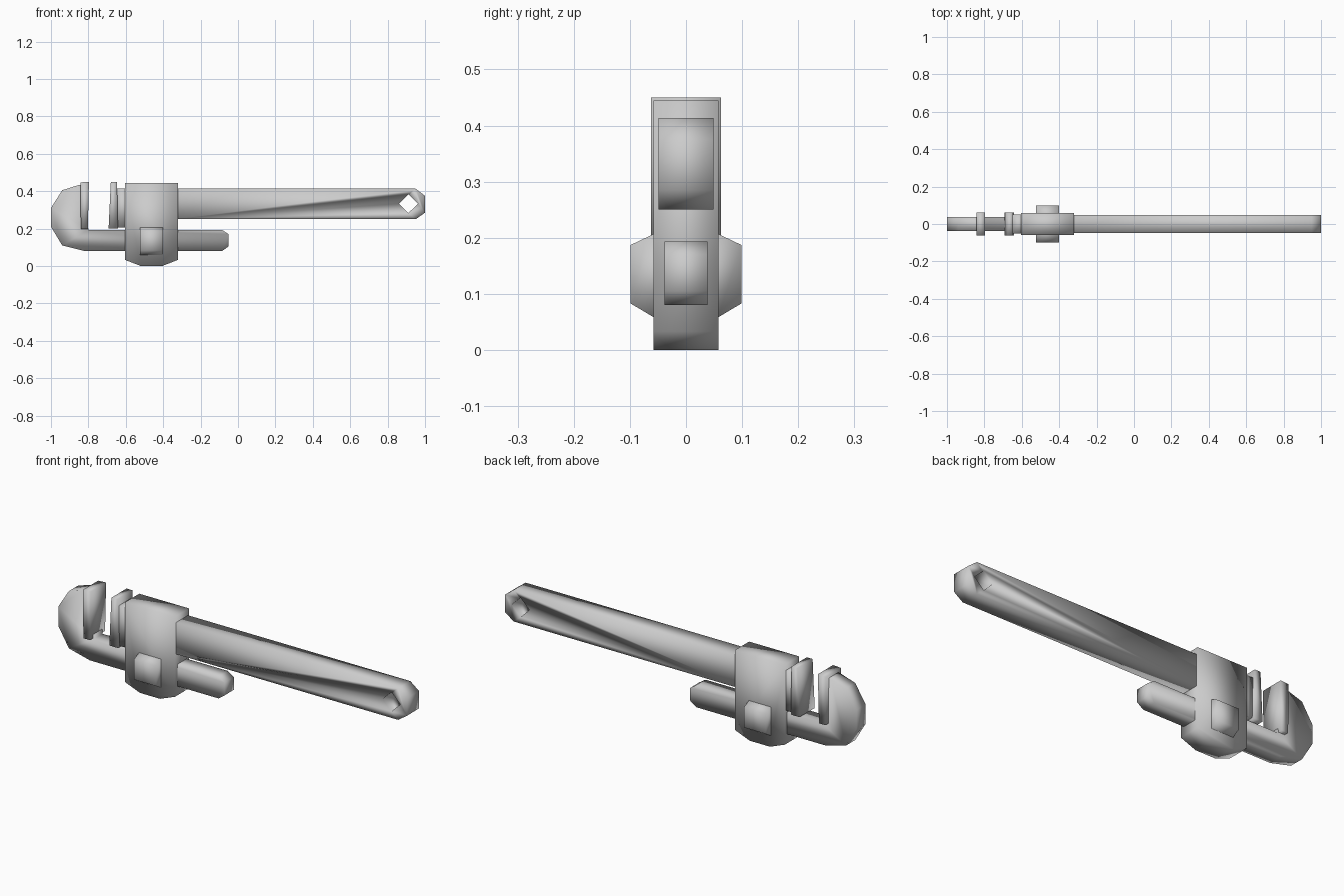
import bpy, bmesh

if "Cube" in bpy.data.objects:
    bpy.data.objects.remove(bpy.data.objects["Cube"])


def extrude_profile(name, points, half_y, smooth=True):
    """Solid made from an x-z outline, extruded symmetrically along y."""
    bm = bmesh.new()
    front = [bm.verts.new((x, -half_y, z)) for x, z in points]
    face = bm.faces.new(front)
    result = bmesh.ops.extrude_face_region(bm, geom=[face], use_keep_orig=True)
    for v in result["geom"]:
        if isinstance(v, bmesh.types.BMVert):
            v.co.y = half_y
    bmesh.ops.recalc_face_normals(bm, faces=bm.faces)
    for f in bm.faces:
        f.smooth = smooth
    mesh = bpy.data.meshes.new(name)
    bm.to_mesh(mesh)
    bm.free()
    obj = bpy.data.objects.new(name, mesh)
    bpy.context.collection.objects.link(obj)
    return obj


# Hook jaw with its long shank passing through the housing
extrude_profile("hook_jaw", [
    (-0.05, 0.105), (-0.05, 0.17), (-0.085, 0.193), (-0.80, 0.193),
    (-0.825, 0.435), (-0.855, 0.432), (-0.94, 0.405), (-1.0, 0.31),
    (-1.0, 0.21), (-0.94, 0.11), (-0.82, 0.08), (-0.085, 0.08)], 0.038)

# Gripping plates
extrude_profile("hook_jaw_plate", [
    (-0.84, 0.198), (-0.803, 0.198), (-0.797, 0.45), (-0.843, 0.447)], 0.062)
extrude_profile("heel_jaw_plate", [
    (-0.692, 0.2), (-0.608, 0.2), (-0.645, 0.215), (-0.647, 0.45),
    (-0.68, 0.45)][0:1] + [(-0.642, 0.2), (-0.647, 0.45), (-0.68, 0.45)], 0.062)

# Heel jaw block between plate and housing
extrude_profile("heel_jaw", [
    (-0.65, 0.207), (-0.58, 0.207), (-0.58, 0.413), (-0.65, 0.413)], 0.05)

# Housing
extrude_profile("housing", [
    (-0.605, 0.033), (-0.52, 0.0), (-0.405, 0.0), (-0.32, 0.033),
    (-0.32, 0.445), (-0.605, 0.445)], 0.058)

# Adjusting nut, protruding from both sides and tapered in height
nut = extrude_profile("adjusting_nut", [
    (-0.525, 0.083), (-0.4, 0.083), (-0.4, 0.187), (-0.525, 0.187)], 0.099)
bm = bmesh.new()
bm.from_mesh(nut.data)
long_edges = [e for e in bm.edges if abs(e.verts[0].co.y - e.verts[1].co.y) > 0.1]
cut = bmesh.ops.subdivide_edges(bm, edges=long_edges, cuts=2, use_grid_fill=True)
for v in bm.verts:
    if abs(v.co.y) < 0.09:
        v.co.y = 0.057 if v.co.y > 0 else -0.057
        v.co.z = 0.207 if v.co.z > 0.135 else 0.058
bm.to_mesh(nut.data)
bm.free()

# Handle with a diamond-shaped hanging hole
handle = extrude_profile("handle", [
    (-0.34, 0.25), (0.95, 0.25), (1.0, 0.285), (1.0, 0.375),
    (0.95, 0.413), (-0.34, 0.413)], 0.049)
cutter = extrude_profile("hole_cutter", [
    (0.86, 0.333), (0.911, 0.283), (0.962, 0.333), (0.911, 0.383)], 0.1)
cutter.hide_render = True
cutter.hide_viewport = True
hole = handle.modifiers.new("hanging_hole", "BOOLEAN")
hole.operation = "DIFFERENCE"
hole.solver = "EXACT"
hole.object = cutter
